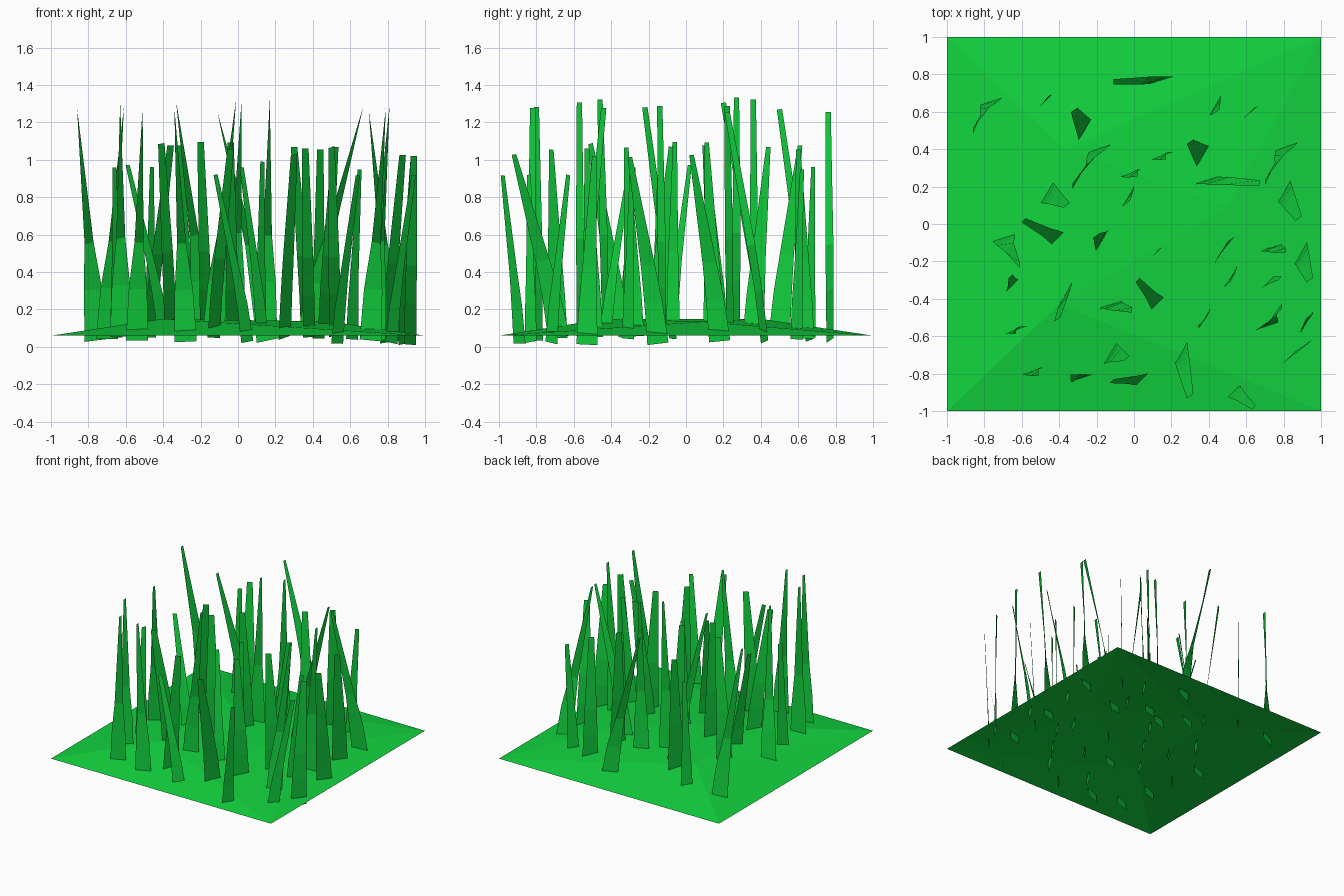
import bpy, bmesh
from math import cos, sin, radians, sqrt
from mathutils import Vector
from mathutils.bvhtree import BVHTree

if "Cube" in bpy.data.objects:
    bpy.data.objects.remove(bpy.data.objects["Cube"])

green = bpy.data.materials.new("grass_green")
green.diffuse_color = (0.006, 0.66, 0.05, 1)
green.use_nodes = True
green.node_tree.nodes["Principled BSDF"].inputs["Base Color"].default_value = green.diffuse_color


def finish(bm, name):
    mesh = bpy.data.meshes.new(name)
    bm.to_mesh(mesh)
    bm.free()
    mesh.materials.append(green)
    bpy.context.collection.objects.link(bpy.data.objects.new(name, mesh))


# Ground: square sheet with three raised inner points
ground = bmesh.new()
v = [ground.verts.new(p) for p in (
    (-1, -1, .06), (1, -1, .06), (1, 1, .06), (-1, 1, .06),
    (-.37, .4, .15), (-.4, -.43, .15), (.5, .09, .135))]
for a, b, c in ((0, 1, 5), (1, 6, 5), (1, 2, 6), (2, 4, 6),
                (2, 3, 4), (3, 0, 4), (0, 5, 4), (4, 5, 6)):
    ground.faces.new((v[a], v[b], v[c]))
ground.normal_update()
surface = BVHTree.FromBMesh(ground)


# Blade: tapering strip of three quads, twisted and leaning to its tip
def blade(bm, base, tip, length, angles, widths):
    base, tip = Vector(base), Vector(tip)
    lean = tip - base
    z0 = surface.ray_cast(Vector((*base, 2)), Vector((0, 0, -1)))[0].z - .06
    rise = sqrt(length ** 2 - lean.length ** 2)
    rows = []
    for t, f, ang, w in zip((0, .22, .42, 1), (0, .16, .36, 1), angles, widths):
        c = base + lean * f
        d = Vector((cos(radians(ang)), sin(radians(ang)))) * w / 2
        dip = d.dot(lean) / length
        rows.append([bm.verts.new((c.x + s * d.x, c.y + s * d.y,
                                   max(0, z0 + t * rise - s * dip)))
                     for s in (-1, 1)])
    for (a, b), (c, d) in zip(rows, rows[1:]):
        bm.faces.new((a, b, d, c))


# Placement of each kind: base x, base y, tip x, tip y
tall = [
    (.16, .77, -.11, .76), (-.76, .66, -.86, .5), (-.18, .41, -.33, .2),
    (.15, .365, .17, .36), (-.02, .27, .02, .27), (.38, .235, .67, .22),
    (.82, .42, .7, .22), (-.7, -.07, -.61, -.22), (.73, -.125, .81, -.14),
    (-.13, -.43, -.01, -.46), (.71, -.55, .79, -.44), (-.625, -.565, -.63, -.57),
    (-.54, -.785, -.51, -.8), (-.28, -.825, -.34, -.82)]
medium = [
    (-.26, .5, -.32, .61), (-.47, .17, -.36, .1), (-.03, .15, -.04, .11),
    (.37, .36, .3, .44), (.43, .63, .44, .6), (.8, .18, .88, .03),
    (-.17, -.09, -.2, -.06), (.46, -.16, .52, -.08), (.89, -.15, .94, -.3),
    (.52, -.28, .5, -.32), (-.36, -.36, -.41, -.51), (.38, -.5, .36, -.53),
    (.92, -.53, .94, -.49), (-.13, -.69, -.04, -.72), (.25, -.68, .3, -.92)]
short = [
    (-.47, .66, -.46, .68), (.61, .59, .65, .62), (-.4, -.08, -.59, .02),
    (.12, -.155, .13, -.14), (.71, -.31, .78, -.29), (-.65, -.33, -.66, -.28),
    (.13, -.43, .02, -.3), (.82, -.72, .94, -.63), (.53, -.89, .64, -.98),
    (.05, -.83, -.12, -.84)]

for name, places, length, angles, widths in (
        ("tall_grass_blades", tall, 1.25, (18, 22, 42, 90), (.125, .105, .065, .028)),
        ("medium_grass_blades", medium, 1.01, (60, 57, 52, 35), (.13, .115, .095, .042)),
        ("short_grass_blades", short, .91, (45, 45, 45, 45), (.09, .08, .06, .03))):
    bm = bmesh.new()
    for bx, by, tx, ty in places:
        blade(bm, (bx, by), (tx, ty), length, angles, widths)
    finish(bm, name)
finish(ground, "ground")
